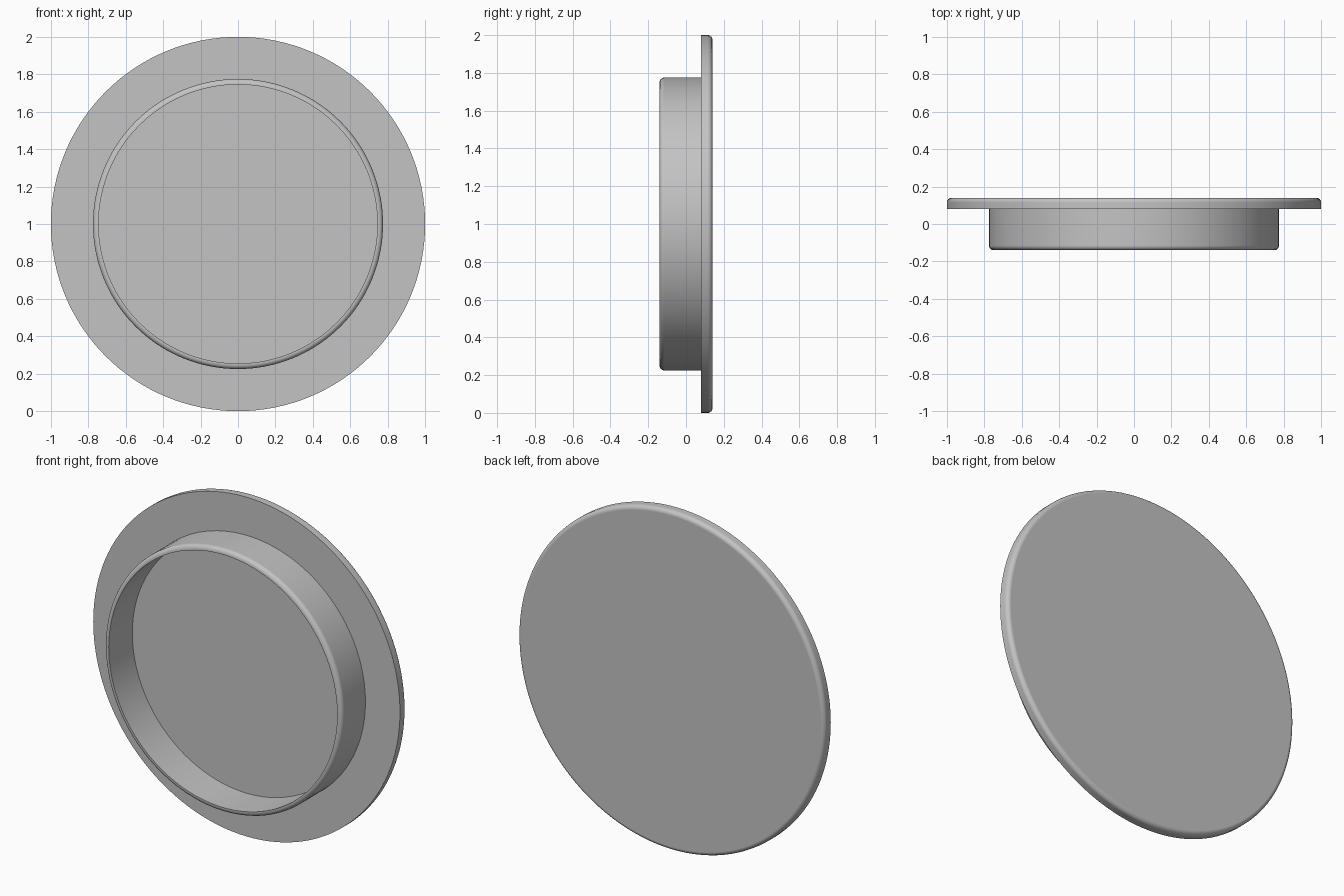
import bpy, bmesh
from math import sin, cos, pi, radians

cube = bpy.data.objects.get("Cube")
if cube:
    bpy.data.objects.remove(cube, do_unlink=True)

SIDES = 128
FILLET = 0.025
CENTRE_Z = 1.0

grey = bpy.data.materials.new("plain_grey")
grey.use_nodes = True
colour = (0.55, 0.55, 0.55, 1)
grey.diffuse_color = colour
grey.node_tree.nodes["Principled BSDF"].inputs["Base Color"].default_value = colour


def fillet(radius, y, direction, steps=6):
    """Quarter-round profile from the side wall to the end face at y."""
    angles = [pi / 2 * i / steps for i in range(steps + 1)]
    return [(radius - FILLET + FILLET * cos(a),
             y + direction * FILLET * (sin(a) - 1)) for a in angles]


def lathe(name, profile, capped):
    """Turn (radius, y) points about the y axis; cap the ends or join them."""
    bm = bmesh.new()
    rings = []
    for r, y in profile:
        turns = [2 * pi * i / SIDES for i in range(SIDES)]
        rings.append([bm.verts.new((r * cos(t), y, CENTRE_Z + r * sin(t))) for t in turns])
    pairs = list(zip(rings, rings[1:]))
    if capped:
        bm.faces.new(rings[0])
        bm.faces.new(rings[-1])
    else:
        pairs.append((rings[-1], rings[0]))
    for a, b in pairs:
        for i in range(SIDES):
            j = (i + 1) % SIDES
            bm.faces.new((a[i], a[j], b[j], b[i]))
    bmesh.ops.recalc_face_normals(bm, faces=bm.faces)
    mesh = bpy.data.meshes.new(name)
    bm.to_mesh(mesh)
    bm.free()
    mesh.materials.append(grey)
    obj = bpy.data.objects.new(name, mesh)
    bpy.context.collection.objects.link(obj)
    bpy.ops.object.select_all(action='DESELECT')
    obj.select_set(True)
    bpy.context.view_layer.objects.active = obj
    bpy.ops.object.shade_smooth_by_angle(angle=radians(30))
    # Keep the flat faces flat beside the rounded edges
    normals = obj.modifiers.new("flat_faces", 'WEIGHTED_NORMAL')
    normals.keep_sharp = True
    return obj


# Wide disc with a rounded back edge
lathe("flange_disc", [(1.0, 0.08)] + fillet(1.0, 0.14, 1), True)

# Thin collar standing forward, rounded outside and sharp inside, rooted in the disc
lathe("collar", [(0.745, 0.1), (0.775, 0.1)] + fillet(0.775, -0.14, -1)
      + [(0.745, -0.14)], False)
